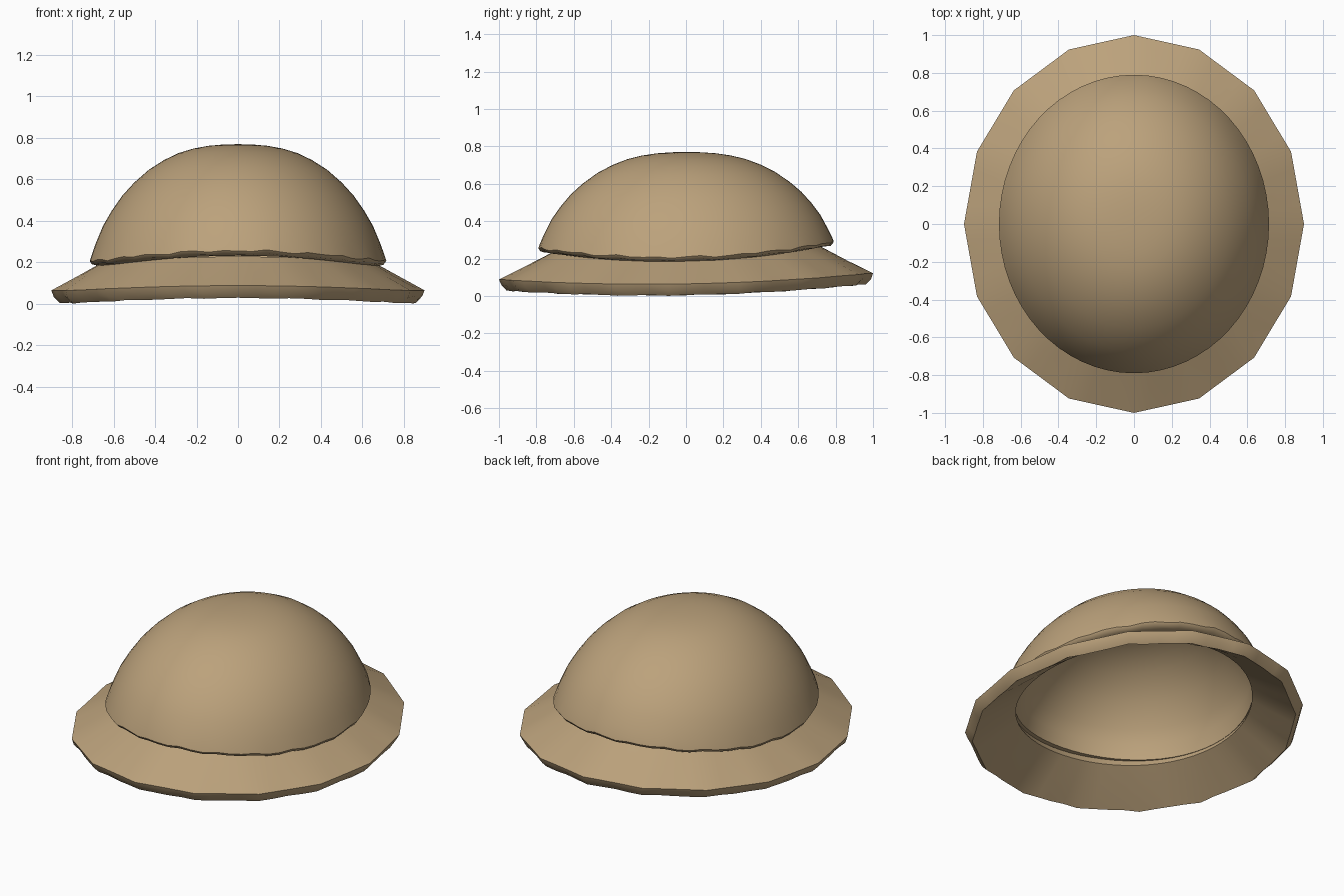
import bpy, bmesh, math

if "Cube" in bpy.data.objects:
    bpy.data.objects.remove(bpy.data.objects["Cube"])

SEG = 64
mat = bpy.data.materials.new("tan_cloth")
mat.diffuse_color = (0.50, 0.36, 0.20, 1)
mat.use_nodes = True
mat.node_tree.nodes["Principled BSDF"].inputs["Base Color"].default_value = mat.diffuse_color


def facet(t, n=16):
    """Radius factor that turns an ellipse into an n-sided outline."""
    a = t % (2 * math.pi / n)
    return math.cos(math.pi / n) / math.cos(a - math.pi / n)


def make_lathe(name, rings, close_loop, angle):
    """rings: functions of angle giving points; one-point rings become poles."""
    bm = bmesh.new()
    rows = []
    for fn in rings:
        if isinstance(fn, float):
            rows.append([bm.verts.new((0, 0, fn))] * SEG)
        else:
            rows.append([bm.verts.new(fn(2 * math.pi * i / SEG)) for i in range(SEG)])
    pairs = list(zip(rows, rows[1:]))
    if close_loop:
        pairs.append((rows[-1], rows[0]))
    for a, b in pairs:
        for i in range(SEG):
            j = (i + 1) % SEG
            loop = list(dict.fromkeys([a[i], b[i], b[j], a[j]]))
            bm.faces.new(loop)
    bmesh.ops.recalc_face_normals(bm, faces=bm.faces)
    mesh = bpy.data.meshes.new(name)
    bm.to_mesh(mesh)
    bm.free()
    ob = bpy.data.objects.new(name, mesh)
    bpy.context.collection.objects.link(ob)
    mesh.materials.append(mat)
    bpy.ops.object.select_all(action='DESELECT')
    ob.select_set(True)
    bpy.context.view_layer.objects.active = ob
    bpy.ops.object.shade_smooth_by_angle(angle=math.radians(angle))
    return ob


# Crown: oval dome shell whose lower rim rises toward front and back
def rim_z(t):
    s = math.sin(t)
    return 0.20 + 0.065 * s * s + 0.017 * s


def dome_ring(r, d, top=0.77, scale=1.0):
    return lambda t: (0.715 * scale * r * math.cos(t), 0.79 * scale * r * math.sin(t),
                      top - d * (top - rim_z(t)))


def lip_ring(r, dz, wave):
    return lambda t: (0.715 * r * math.cos(t), 0.79 * r * math.sin(t),
                      rim_z(t) + dz + wave * (math.sin(22 * t) + 0.5 * math.sin(13 * t + 1)))


profile = [(0.1, 0.003), (0.2, 0.014), (0.3, 0.037), (0.4, 0.075), (0.5, 0.135),
           (0.6, 0.215), (0.7, 0.325), (0.78, 0.435), (0.85, 0.56), (0.91, 0.69),
           (0.96, 0.84)]
crown = [0.77] + [dome_ring(r, d) for r, d in profile]
crown += [lip_ring(0.99, 0.03, 0.003), lip_ring(1.0, 0.008, 0.005),
          lip_ring(0.985, -0.008, 0.004), lip_ring(0.94, -0.016, 0.0),
          lip_ring(0.89, -0.015, 0.0)]
crown += [dome_ring(r, d, 0.72, 0.91) for r, d in reversed(profile)] + [0.72]
make_lathe("crown", crown, False, 50)


# Brim: sloping ring with a sixteen-sided outer edge and uneven hem
def brim_ring(rx, ry, z, faceted, wave=0.0):
    def point(t):
        s = math.sin(t)
        k = 1 + (facet(t) - 1) * faceted
        w = wave * (math.sin(19 * t) + 0.6 * math.sin(31 * t + 2))
        return (rx * k * math.cos(t), ry * k * s, z + 0.04 * s * s + 0.017 * s + w)
    return point


brim = [brim_ring(0.645, 0.725, 0.205, 0), brim_ring(0.775, 0.863, 0.133, 0.5, 0.001),
        brim_ring(0.90, 1.0, 0.065, 1), brim_ring(0.888, 0.988, 0.034, 1, 0.005),
        brim_ring(0.86, 0.96, 0.005, 1, 0.002), brim_ring(0.75, 0.83, 0.078, 0.5, 0.003),
        brim_ring(0.63, 0.70, 0.16, 0)]
make_lathe("brim", brim, True, 45)
